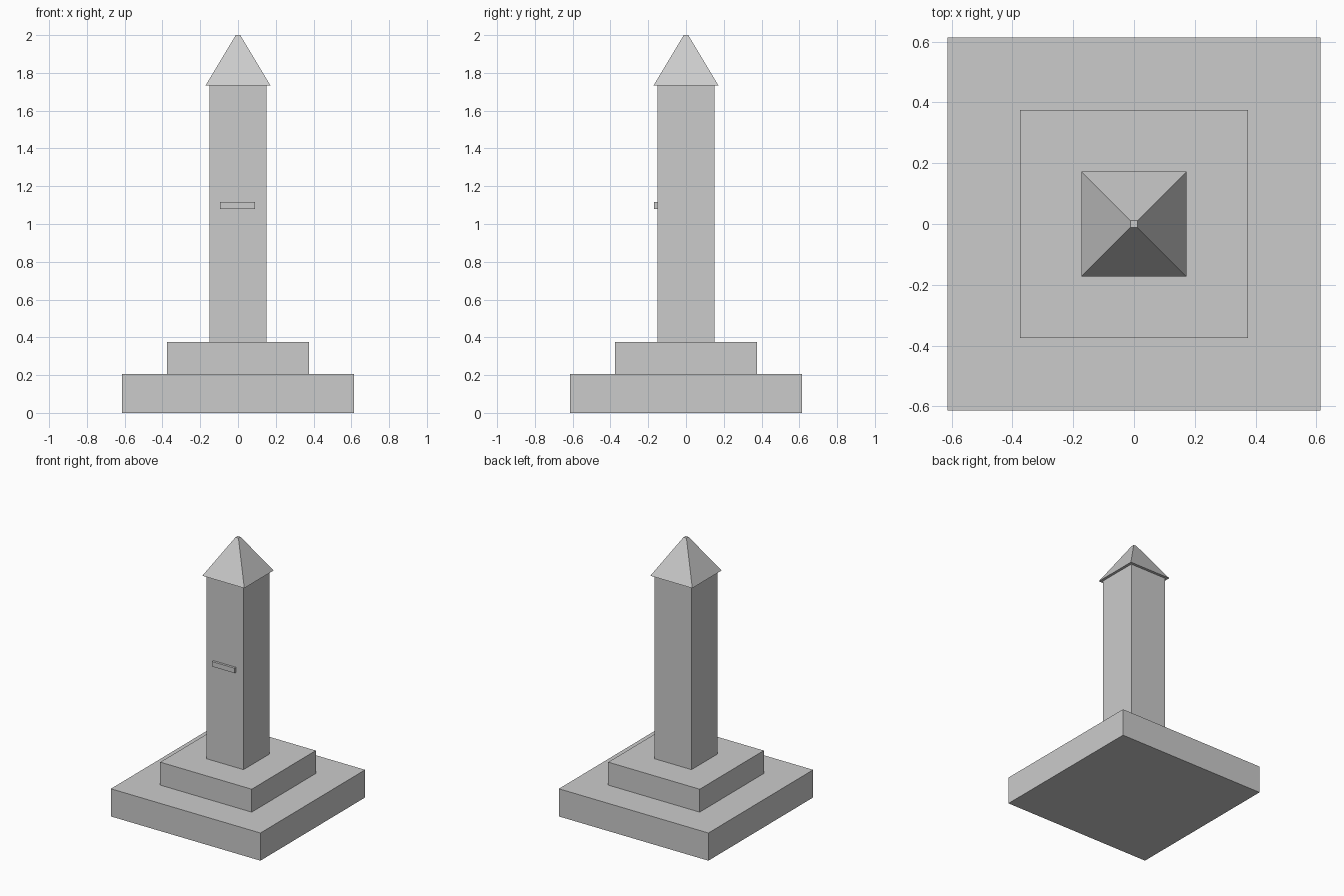
import bpy
from math import pi, sqrt

if "Cube" in bpy.data.objects:
    bpy.data.objects.remove(bpy.data.objects["Cube"])


def block(name, x, y, z):
    """Box given by (min, max) ranges on each axis."""
    bpy.ops.mesh.primitive_cube_add(size=1, location=[sum(r) / 2 for r in (x, y, z)])
    ob = bpy.context.object
    ob.name = name
    ob.scale = [r[1] - r[0] for r in (x, y, z)]
    bpy.ops.object.transform_apply(location=False, rotation=False, scale=True)
    return ob


# Stepped base and square shaft: name, half width, bottom, top
for name, h, z0, z1 in [
    ("lower_step", 0.613, 0.0, 0.205),
    ("upper_step", 0.375, 0.205, 0.375),
    ("shaft", 0.152, 0.375, 1.733),
]:
    block(name, (-h, h), (-h, h), (z0, z1))

# Pyramid cap with a small flat tip
bpy.ops.mesh.primitive_cone_add(
    vertices=4, radius1=0.172 * sqrt(2), radius2=0.012 * sqrt(2),
    depth=0.267, location=(0, 0, 1.8665), rotation=(0, 0, pi / 4))
bpy.context.object.name = "pyramid_cap"
bpy.ops.object.transform_apply(location=False, rotation=True, scale=False)

# Small plaque on the front face
block("front_plaque", (-0.095, 0.091), (-0.169, -0.15), (1.08, 1.117))
